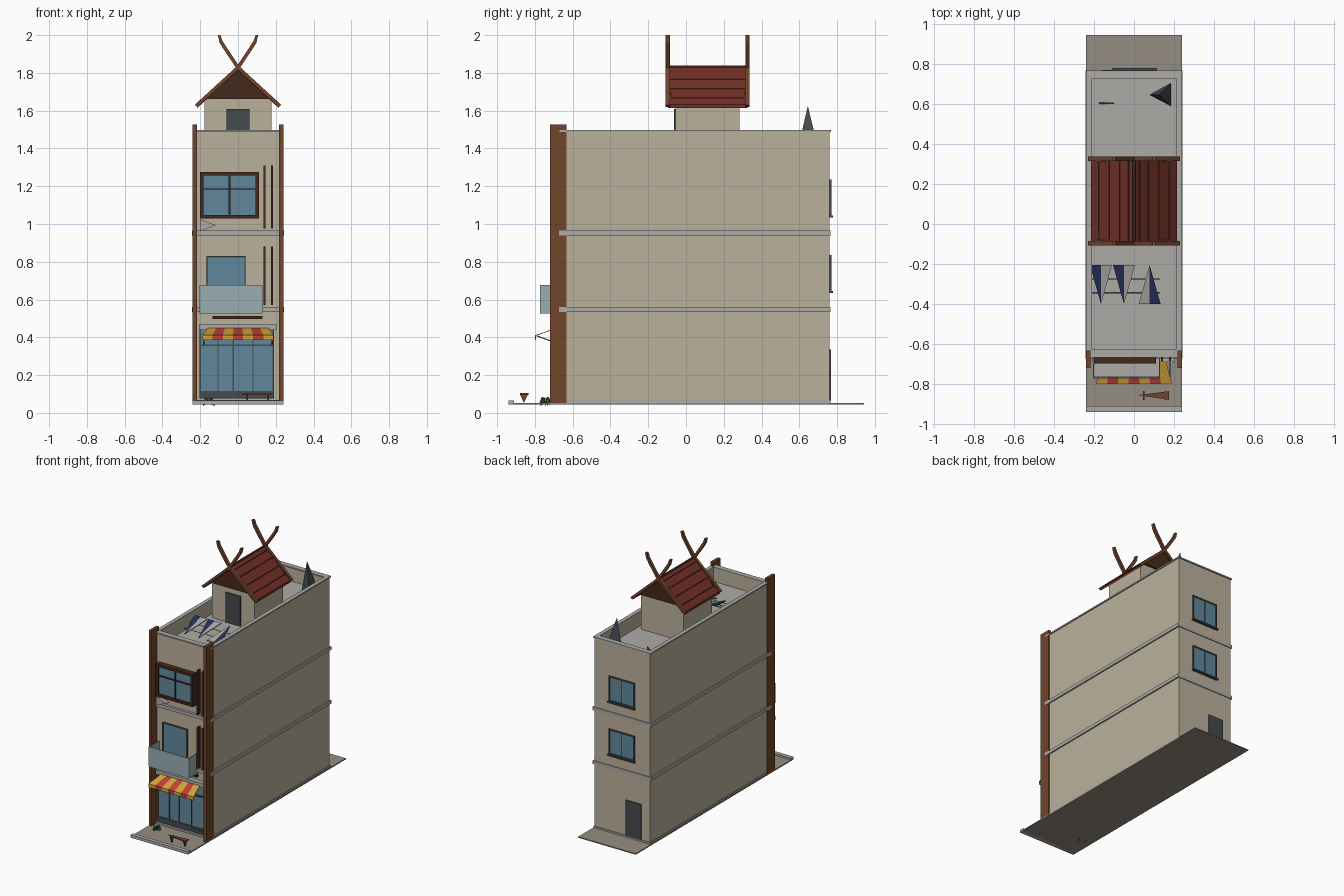
import bpy, bmesh, math
from mathutils import Vector

if "Cube" in bpy.data.objects:
    bpy.data.objects.remove(bpy.data.objects["Cube"])


def mat(name, r, g, b):
    m = bpy.data.materials.new(name)
    m.diffuse_color = (r, g, b, 1)
    m.use_nodes = True
    m.node_tree.nodes["Principled BSDF"].inputs["Base Color"].default_value = m.diffuse_color
    return m


WALL = mat("plaster", .50, .44, .33)
TRIM = mat("concrete", .42, .41, .39)
PAVE = mat("paving", .30, .27, .22)
WOOD = mat("wood", .17, .06, .025)
DARK = mat("dark_wood", .06, .022, .012)
RED = mat("roof_red", .17, .03, .02)
GLASS = mat("glass", .12, .25, .33)
PALE = mat("pale_glass", .32, .43, .46)
METAL = mat("dark_metal", .06, .07, .08)
NAVY = mat("navy", .02, .03, .10)
ARED = mat("awning_red", .55, .05, .04)
AYEL = mat("awning_yellow", .65, .38, .04)
GREEN = mat("leaf", .05, .14, .04)


def mesh(name, verts, faces, m):
    me = bpy.data.meshes.new(name)
    me.from_pydata(verts, [], faces)
    bm = bmesh.new()
    bm.from_mesh(me)
    bmesh.ops.recalc_face_normals(bm, faces=bm.faces)
    bm.to_mesh(me)
    bm.free()
    me.materials.append(m)
    o = bpy.data.objects.new(name, me)
    bpy.context.collection.objects.link(o)
    return o


def prism(name, base, offset, m):
    """Extrude a planar polygon along an offset vector."""
    n = len(base)
    top = [tuple(Vector(p) + Vector(offset)) for p in base]
    faces = [tuple(range(n)), tuple(range(n, 2 * n))]
    faces += [(i, (i + 1) % n, n + (i + 1) % n, n + i) for i in range(n)]
    return mesh(name, list(base) + top, faces, m)


def box(name, x0, x1, y0, y1, z0, z1, m):
    return prism(name, [(x0, y0, z0), (x1, y0, z0), (x1, y1, z0), (x0, y1, z0)], (0, 0, z1 - z0), m)


def frame(name, x0, x1, z0, z1, y0, y1, w, m):
    box(name + "_left", x0, x0 + w, y0, y1, z0, z1, m)
    box(name + "_right", x1 - w, x1, y0, y1, z0, z1, m)
    box(name + "_bottom", x0 + w, x1 - w, y0, y1, z0, z0 + w, m)
    box(name + "_top", x0 + w, x1 - w, y0, y1, z1 - w, z1, m)


def rod(name, pts, r, m):
    c = bpy.data.curves.new(name, 'CURVE')
    c.dimensions = '3D'
    c.bevel_depth = r
    c.bevel_resolution = 1
    c.use_fill_caps = True
    s = c.splines.new('POLY')
    s.points.add(len(pts) - 1)
    for p, q in zip(s.points, pts):
        p.co = (*q, 1)
    c.materials.append(m)
    o = bpy.data.objects.new(name, c)
    bpy.context.collection.objects.link(o)
    return o


G, ROOF, TOP = .053, 1.38, 1.497

# Ground and curb
box("ground_slab", -.24, .24, -.92, .943, .045, G, PAVE)
box("front_curb", -.24, .24, -.94, -.91, .045, .066, TRIM)

# Main block, parapet and coping
box("main_block", -.233, .233, -.655, .76, G, ROOF, WALL)
box("roof_deck", -.213, .213, -.635, .74, ROOF, ROOF + .004, TRIM)
for s, n in ((-1, "left"), (1, "right")):
    a, b = sorted((s * .213, s * .233))
    box("parapet_" + n, a, b, -.655, .76, ROOF, TOP - .01, WALL)
    a, b = sorted((s * .21, s * .24))
    box("coping_" + n, a, b, -.67, .767, TOP - .01, TOP, TRIM)
    a, b = sorted((s * .217, s * .24))
    box("pillar_" + n, a, b, -.72, -.632, G, 1.527, WOOD)
for n, y in (("front", -.655), ("back", .74)):
    box("parapet_" + n, -.213, .213, y, y + .02, ROOF, TOP - .01, WALL)
    box("coping_" + n, -.21, .21, y - .012, y + .027, TOP - .01, TOP, TRIM)

# Floor bands
for z in (.535, .94, .055):
    h = .025 if z > .1 else .012
    box("floor_band", -.243 if h > .02 else -.236, .243 if h > .02 else .236, -.673, .766, z, z + h, TRIM)

# Shopfront
box("shop_glass", -.2, .19, -.666, -.65, .075, .44, GLASS)
box("shop_base", -.2, .19, -.672, -.65, .075, .115, METAL)
for x in (-.2, -.105, -.025, .08, .186):
    box("shop_mullion", x - .003, x + .003, -.672, -.65, .075, .44, METAL)
box("shop_transom", -.2, .19, -.672, -.65, .355, .362, METAL)
box("shop_lintel", -.207, .205, -.69, -.65, .44, .47, TRIM)
box("shop_sign_bar", -.135, .13, -.68, -.65, .497, .512, DARK)
rod("door_rail", [(.08, -.675, .1), (.17, -.675, .1)], .003, METAL)

# Striped awning with valance
for i in range(7):
    a, b = -.188 + i * .0537, -.188 + (i + 1) * .0537
    m = AYEL if i % 2 == 0 else ARED
    k = .85
    prism("awning_stripe", [(a * k, -.68, .452), (b * k, -.68, .452), (b, -.795, .412), (a, -.795, .412)],
          (0, 0, -.004), m)
    box("awning_valance", a, b, -.799, -.795, .385, .412, m)
for x in (-.18, .18):
    rod("awning_arm", [(x, -.66, .36), (x, -.79, .408)], .003, METAL)

# Balcony and its door
box("balcony_slab", -.2, .125, -.765, -.65, .525, .537, TRIM)
box("balcony_glass_front", -.205, .13, -.772, -.766, .525, .677, PALE)
for x in (-.205, .124):
    box("balcony_glass_side", x, x + .006, -.766, -.655, .525, .677, PALE)
box("balcony_door", -.16, .035, -.664, -.65, .537, .825, GLASS)
frame("balcony_door_frame", -.166, .041, .535, .83, -.668, -.65, .007, METAL)

# Upper box window
box("upper_glass", -.185, .095, -.68, -.65, 1.045, 1.26, GLASS)
frame("upper_frame", -.2, .11, 1.03, 1.275, -.697, -.65, .018, DARK)
box("upper_mullion", -.049, -.041, -.69, -.65, 1.04, 1.26, DARK)
box("upper_transom", -.19, .1, -.69, -.65, 1.182, 1.189, DARK)

# Vertical timber fins
for z0, z1 in ((.57, .88), (.975, 1.31)):
    for x in (.14, .181):
        box("timber_fin", x - .005, x + .005, -.685, -.65, z0, z1, DARK)

# Small wall unit
prism("wall_unit", [(-.2, -.69, 1.025), (-.115, -.69, .993), (-.2, -.69, .962)], (0, .03, 0), TRIM)

# Rear windows and door
for z in (.645, 1.045):
    box("rear_glass", -.1, .105, .755, .766, z, z + .185, GLASS)
    frame("rear_frame", -.105, .11, z, z + .19, .755, .77, .01, METAL)
    box("rear_mullion", -.002, .006, .755, .769, z, z + .185, METAL)
    box("rear_sill", -.11, .115, .755, .778, z - .01, z, METAL)
box("rear_door", -.16, -.033, .755, .768, .065, .335, METAL)

# Rooftop hut with gabled roof
prism("hut", [(-.178, -.055, ROOF), (.178, -.055, ROOF), (.178, -.055, 1.655), (0, -.055, 1.81), (-.178, -.055, 1.655)],
      (0, .338, 0), WALL)
box("hut_door", -.062, .062, -.063, -.05, ROOF, 1.61, METAL)
for y in (-.085, .305):
    prism("gable_panel", [(-.19, y, 1.662), (.19, y, 1.662), (0, y, 1.815)], (0, .012, 0), DARK)
for s in (-1, 1):
    prism("roof_slope", [(0, -.095, 1.832), (s * .216, -.095, 1.632), (s * .216, -.095, 1.614), (0, -.095, 1.812)],
          (0, .42, 0), RED)
    for t in (.12, .33, .58, .82):
        x, z = s * .216 * t, 1.832 - .2 * t
        rod("roof_batten", [(x, -.095, z), (x, .325, z)], .003, DARK)
    # Bargeboards running on into crossed finials
    for y in (-.108, .314):
        path = [(s * -.222, 1.625), (0, 1.828), (s * .065, 1.925), (s * .09, 1.965), (s * .1, 2.0)]
        w = .012
        base = [(x - s * w * .6, y, z + w * .5 if z < 1.99 else z) for x, z in path]
        base += [(x + s * w * .6, y, z - w * .5 if z < 1.99 else z) for x, z in reversed(path)]
        prism("crossed_finial", base, (0, .022, 0), WOOD)
rod("ridge_cap", [(0, -.1, 1.832), (0, .33, 1.832)], .007, DARK)

# Rooftop panels on a rack
for x, d in ((-.165, 1), (-.05, 1), (.078, -1)):
    lo, hi = (-.40, 1.40), (-.205, 1.45)
    tip, base = (lo, hi) if d > 0 else (hi, lo)
    w = .055
    prism("panel_navy", [(x - w, *base), (x, *base), (x, *tip)], (0, 0, -.006), NAVY if d > 0 else TRIM)
    prism("panel_grey", [(x, *base), (x + w, *base), (x, *tip)], (0, 0, -.006), TRIM if d > 0 else NAVY)
for y, z in ((-.275, 1.425), (-.345, 1.408)):
    rod("panel_rail", [(-.21, y, z), (.13, y, z)], .002, METAL)

# Three-sided mast and small roof vent
apex = (.125, .645, 1.625)
mesh("mast", [(.078, .645, ROOF), (.187, .705, ROOF), (.187, .588, ROOF), apex],
     [(0, 1, 2), (0, 1, 3), (1, 2, 3), (2, 0, 3)], METAL)
prism("roof_vent", [(-.18, .6, ROOF), (-.1, .6, ROOF), (-.1, .6, 1.45)], (0, .006, 0), METAL)

# Street bench
prism("bench_seat", [(.02, -.855, .104), (.175, -.835, .104), (.175, -.878, .104)], (0, 0, -.008), WOOD)
for x in (.045, .155):
    prism("bench_leg", [(x, -.88, .1), (x, -.835, .1), (x, -.858, G)], (.008, 0, 0), WOOD)

# Potted plant leaves
for i in range(7):
    a = i * math.tau / 7
    c, s = math.cos(a), math.sin(a)
    px, py = -.155, -.745
    mid = (px + .018 * c, py + .018 * s)
    mesh("plant_leaf", [(px, py, .06), (mid[0] - .007 * s, mid[1] + .007 * c, .085),
                        (px + .034 * c, py + .034 * s, .035 + .006 * (i % 3)),
                        (mid[0] + .007 * s, mid[1] - .007 * c, .085)], [(0, 1, 2), (0, 2, 3)], GREEN)
